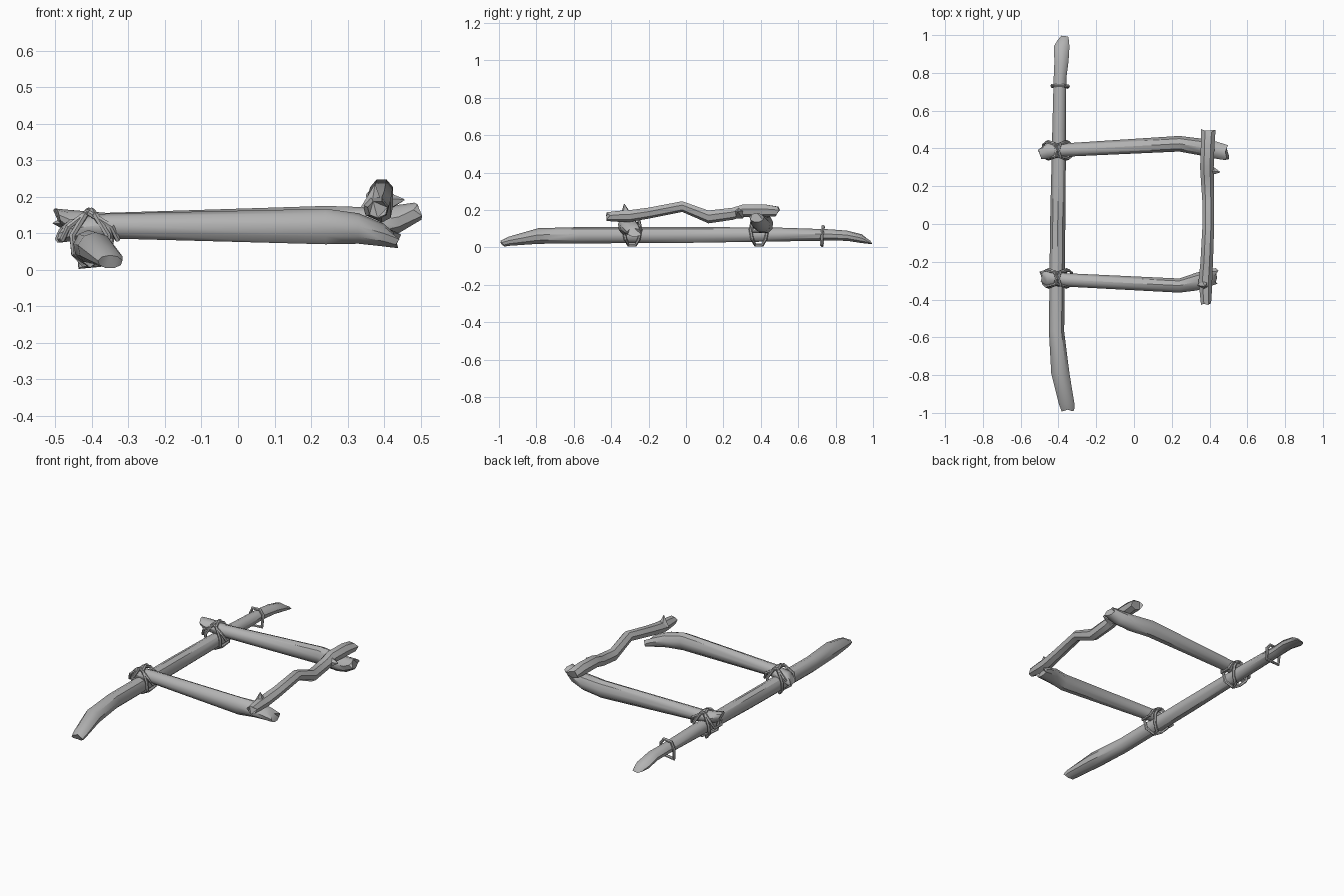
import bpy, bmesh, math, random
from mathutils import Vector

random.seed(4)
if "Cube" in bpy.data.objects:
    bpy.data.objects.remove(bpy.data.objects["Cube"], do_unlink=True)

wood = bpy.data.materials.new("grey wood")
wood.use_nodes = True
GREY = (0.45, 0.45, 0.45, 1)
wood.diffuse_color = GREY
wood.node_tree.nodes["Principled BSDF"].inputs["Base Color"].default_value = GREY


def finish(name, bm, angle=40):
    bmesh.ops.recalc_face_normals(bm, faces=bm.faces)
    mesh = bpy.data.meshes.new(name)
    bm.to_mesh(mesh)
    bm.free()
    mesh.materials.append(wood)
    obj = bpy.data.objects.new(name, mesh)
    bpy.context.collection.objects.link(obj)
    bpy.ops.object.select_all(action='DESELECT')
    obj.select_set(True)
    bpy.context.view_layer.objects.active = obj
    bpy.ops.object.shade_smooth_by_angle(angle=math.radians(angle))
    return obj


def log(name, axis, stations, sides=9, ragged=0.014):
    """Rough pole along an axis; station = along, across, z, half width, half height."""
    bm = bmesh.new()
    rings = []
    for i, (along, across, z, w, h) in enumerate(stations):
        tip = i in (0, len(stations) - 1)
        ring = []
        for k in range(sides):
            a = math.tau * (k + 0.25) / sides
            s = along + (random.uniform(-ragged, ragged) if tip else 0)
            t = across + w * math.cos(a)
            co = (s, t, z + h * math.sin(a))
            ring.append(bm.verts.new(co if axis == 'x' else (t, s, co[2])))
        rings.append(ring)
    for a, b in zip(rings, rings[1:]):
        for k in range(sides):
            n = (k + 1) % sides
            bm.faces.new((a[k], a[n], b[n], b[k]))
    # Splintered ends
    for ring in (rings[0], rings[-1]):
        bmesh.ops.triangulate(bm, faces=[bm.faces.new(ring)])
    return finish(name, bm)


def cord(name, points, r=0.009, sides=6):
    """Closed loop of binding through the points."""
    pts = [Vector(p) for p in points]
    n = len(pts)
    normal = sum((pts[i].cross(pts[(i + 1) % n]) for i in range(n)), Vector()).normalized()
    bm = bmesh.new()
    rings = []
    for i, p in enumerate(pts):
        tangent = (pts[(i + 1) % n] - pts[i - 1]).normalized()
        u = tangent.cross(normal).normalized()
        v = tangent.cross(u)
        rings.append([bm.verts.new(p + r * (u * math.cos(math.tau * k / sides)
                                            + v * math.sin(math.tau * k / sides)))
                      for k in range(sides)])
    for i in range(n):
        a, b = rings[i], rings[(i + 1) % n]
        for k in range(sides):
            m = (k + 1) % sides
            bm.faces.new((a[k], a[m], b[m], b[k]))
    return finish(name, bm)


def splinter(name, base, tip, r):
    """Broken twig stub."""
    base, tip = Vector(base), Vector(tip)
    d = tip - base
    bm = bmesh.new()
    bmesh.ops.create_cone(bm, cap_ends=True, segments=5, radius1=r, radius2=0.002, depth=d.length)
    bm.transform(d.to_track_quat('Z', 'Y').to_matrix().to_4x4())
    bmesh.ops.translate(bm, verts=bm.verts, vec=(base + tip) / 2)
    return finish(name, bm, 20)


# Long rail
log("long_rail", 'y', [
    (-0.98, -0.35, 0.022, 0.034, 0.018), (-0.95, -0.357, 0.032, 0.042, 0.025),
    (-0.79, -0.39, 0.06, 0.049, 0.043), (-0.57, -0.41, 0.064, 0.041, 0.045),
    (0.0, -0.404, 0.066, 0.041, 0.044), (0.5, -0.396, 0.068, 0.037, 0.038),
    (0.77, -0.392, 0.066, 0.034, 0.031), (0.86, -0.384, 0.062, 0.038, 0.028),
    (0.94, -0.383, 0.046, 0.042, 0.024), (0.985, -0.375, 0.028, 0.03, 0.011)])

# Two side beams
log("back_beam", 'x', [
    (-0.497, 0.375, 0.147, 0.032, 0.021), (-0.46, 0.385, 0.132, 0.042, 0.032),
    (-0.36, 0.392, 0.121, 0.036, 0.035), (0.24, 0.425, 0.125, 0.042, 0.05),
    (0.37, 0.405, 0.125, 0.046, 0.046), (0.44, 0.39, 0.138, 0.046, 0.04),
    (0.492, 0.378, 0.16, 0.04, 0.024)])
log("front_beam", 'x', [
    (-0.492, -0.278, 0.095, 0.03, 0.022), (-0.46, -0.284, 0.107, 0.044, 0.031),
    (-0.36, -0.296, 0.119, 0.036, 0.035), (0.24, -0.326, 0.117, 0.038, 0.05),
    (0.33, -0.305, 0.112, 0.048, 0.043), (0.4, -0.285, 0.094, 0.046, 0.032),
    (0.438, -0.275, 0.08, 0.042, 0.022)])

# Crooked cross bar and its twig stubs
log("cross_bar", 'y', [
    (-0.42, 0.382, 0.166, 0.028, 0.024), (-0.36, 0.38, 0.168, 0.033, 0.031),
    (-0.3, 0.378, 0.17, 0.037, 0.033), (-0.2, 0.385, 0.185, 0.034, 0.031),
    (-0.02, 0.393, 0.22, 0.032, 0.03), (0.12, 0.393, 0.165, 0.032, 0.036),
    (0.25, 0.388, 0.182, 0.036, 0.034), (0.3, 0.386, 0.198, 0.037, 0.034),
    (0.42, 0.39, 0.198, 0.037, 0.036), (0.492, 0.393, 0.194, 0.04, 0.027)], sides=7)
splinter("front_twig", (0.37, -0.32, 0.17), (0.375, -0.33, 0.232), 0.034)
splinter("back_twig", (0.395, 0.285, 0.185), (0.455, 0.275, 0.192), 0.036)

# Cord bound around the rail end
cord("rail_binding", [
    (-0.432, 0.728, 0.01), (-0.352, 0.724, 0.018), (-0.348, 0.73, 0.085),
    (-0.37, 0.732, 0.112), (-0.42, 0.734, 0.108), (-0.434, 0.732, 0.07)])

# Crossed lashings joining each beam to the rail
for label, y in (("front", -0.288), ("back", 0.39)):
    for side, s in (("left", 1), ("right", -1)):
        x = -0.405 + 0.014 * s
        cord(f"{label}_lashing_{side}", [
            (x, y - 0.035, 0.15), (x - 0.01 * s, y, 0.162), (x, y + 0.035, 0.15),
            (x + 0.035 * s, y + 0.046, 0.095), (x + 0.03 * s, y + 0.036, 0.045),
            (x, y + 0.02, 0.014), (x - 0.015 * s, y - 0.02, 0.014),
            (x + 0.03 * s, y - 0.036, 0.045), (x + 0.035 * s, y - 0.046, 0.095)])
        # Loop slanting down over the beam
        cord(f"{label}_brace_{side}", [
            (-0.412, y - 0.03, 0.158), (-0.412, y + 0.03, 0.158),
            (-0.405 + 0.06 * s, y + 0.043, 0.118), (-0.405 + 0.075 * s, y + 0.03, 0.084),
            (-0.405 + 0.075 * s, y - 0.03, 0.084), (-0.405 + 0.06 * s, y - 0.043, 0.118)], r=0.008)
